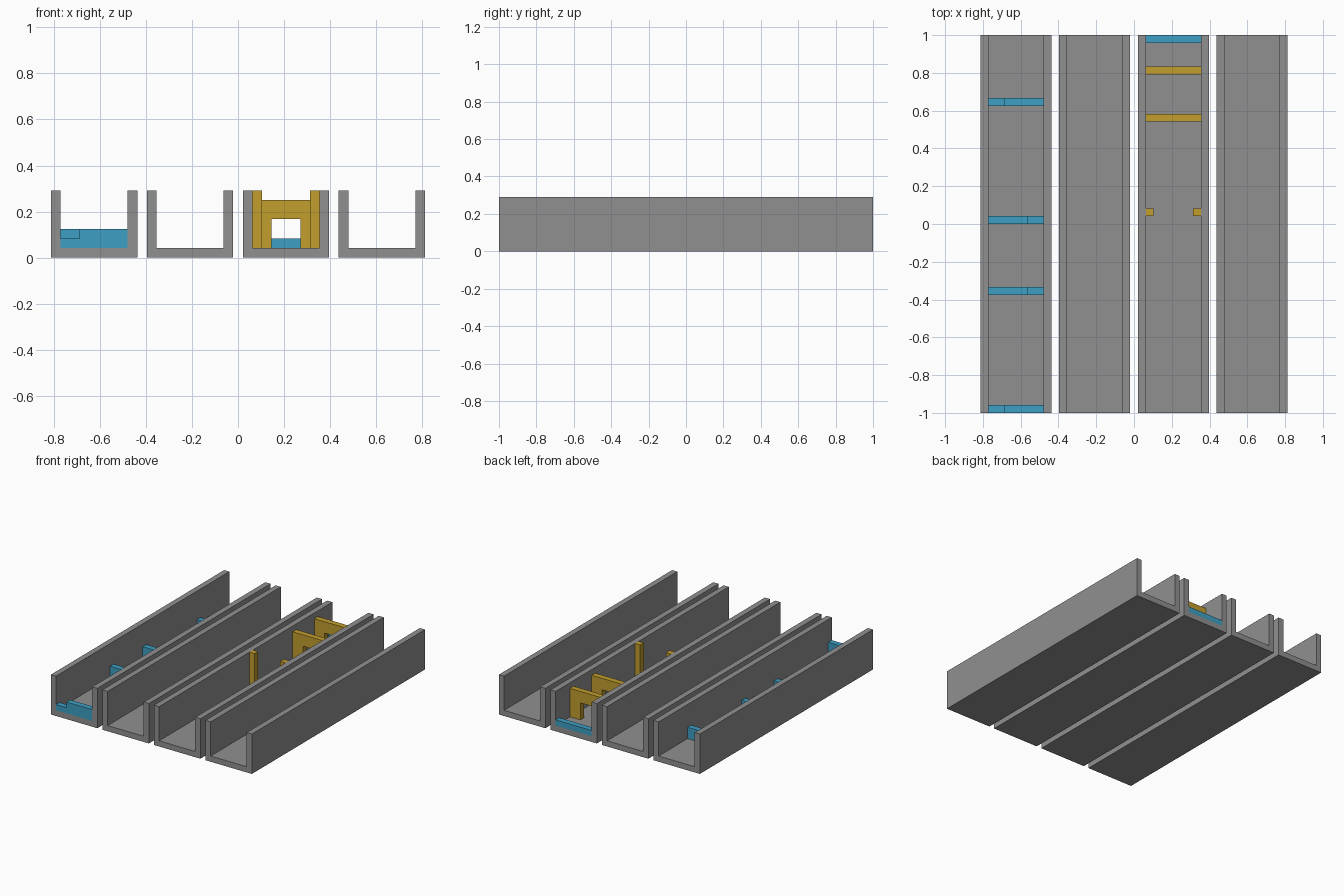
import bpy
import bmesh

cube = bpy.data.objects.get("Cube")
if cube:
    bpy.data.objects.remove(cube, do_unlink=True)

U = 1 / 24  # building module


def material(name, rgb):
    mat = bpy.data.materials.new(name)
    mat.use_nodes = True
    mat.diffuse_color = (*rgb, 1)
    mat.node_tree.nodes["Principled BSDF"].inputs["Base Color"].default_value = (*rgb, 1)
    return mat


GRAY = material("concrete gray", (0.28, 0.28, 0.28))
BLUE = material("weir blue", (0.047, 0.35, 0.55))
GOLD = material("gate gold", (0.54, 0.34, 0.027))


def extrude_profile(name, profile, x, y, depth, mat):
    """Extrude an (x, z) outline from y towards the back, in modules."""
    bm = bmesh.new()
    face = bm.faces.new([bm.verts.new(((x + px) * U, y * U, pz * U)) for px, pz in profile])
    result = bmesh.ops.extrude_face_region(bm, geom=[face])
    moved = [v for v in result["geom"] if isinstance(v, bmesh.types.BMVert)]
    bmesh.ops.translate(bm, verts=moved, vec=(0, depth * U, 0))
    bmesh.ops.recalc_face_normals(bm, faces=bm.faces)
    mesh = bpy.data.meshes.new(name)
    bm.to_mesh(mesh)
    bm.free()
    mesh.materials.append(mat)
    obj = bpy.data.objects.new(name, mesh)
    bpy.context.collection.objects.link(obj)
    return obj


def mirrored(profile):
    return [(-px, pz) for px, pz in profile]


def rectangle(x0, x1, z0, z1):
    return [(x0, z0), (x1, z0), (x1, z1), (x0, z1)]


# Four open channels side by side
centres = [-15, -5, 5, 15]
half_channel = [(4.5, 0), (4.5, 7), (3.5, 7), (3.5, 1)]
channel = half_channel + mirrored(half_channel)[::-1]
for i, x in enumerate(centres):
    extrude_profile(f"channel_{i + 1}", channel, x, -24, 48, GRAY)

# Notched weirs, with the notch swapping sides
weir = [(-3.5, 1), (3.5, 1), (3.5, 3), (-1.5, 3), (-1.5, 2), (-3.5, 2)]
for i, (y, notch_right) in enumerate([(-24, False), (-9, True), (0, True), (15, False)]):
    extrude_profile(f"notched_weir_{i + 1}", mirrored(weir) if notch_right else weir,
                    centres[0], y, 1, BLUE)

# Gates with a square opening
half_gate = [(1.5, 1), (3.5, 1), (3.5, 6)]
gate = [(1.5, 4)] + half_gate + mirrored(half_gate)[::-1] + [(-1.5, 4)]
for i, y in enumerate([13, 19]):
    extrude_profile(f"gate_{i + 1}", gate, centres[2], y, 1, GOLD)

# Slim posts against the walls
post = rectangle(2.5, 3.5, 1, 7)
extrude_profile("left_post", post, centres[2], 1, 1, GOLD)
extrude_profile("right_post", mirrored(post), centres[2], 1, 1, GOLD)

# Low sill at the channel's back end
extrude_profile("end_sill", rectangle(-3.5, 3.5, 1, 2), centres[2], 23, 1, BLUE)
